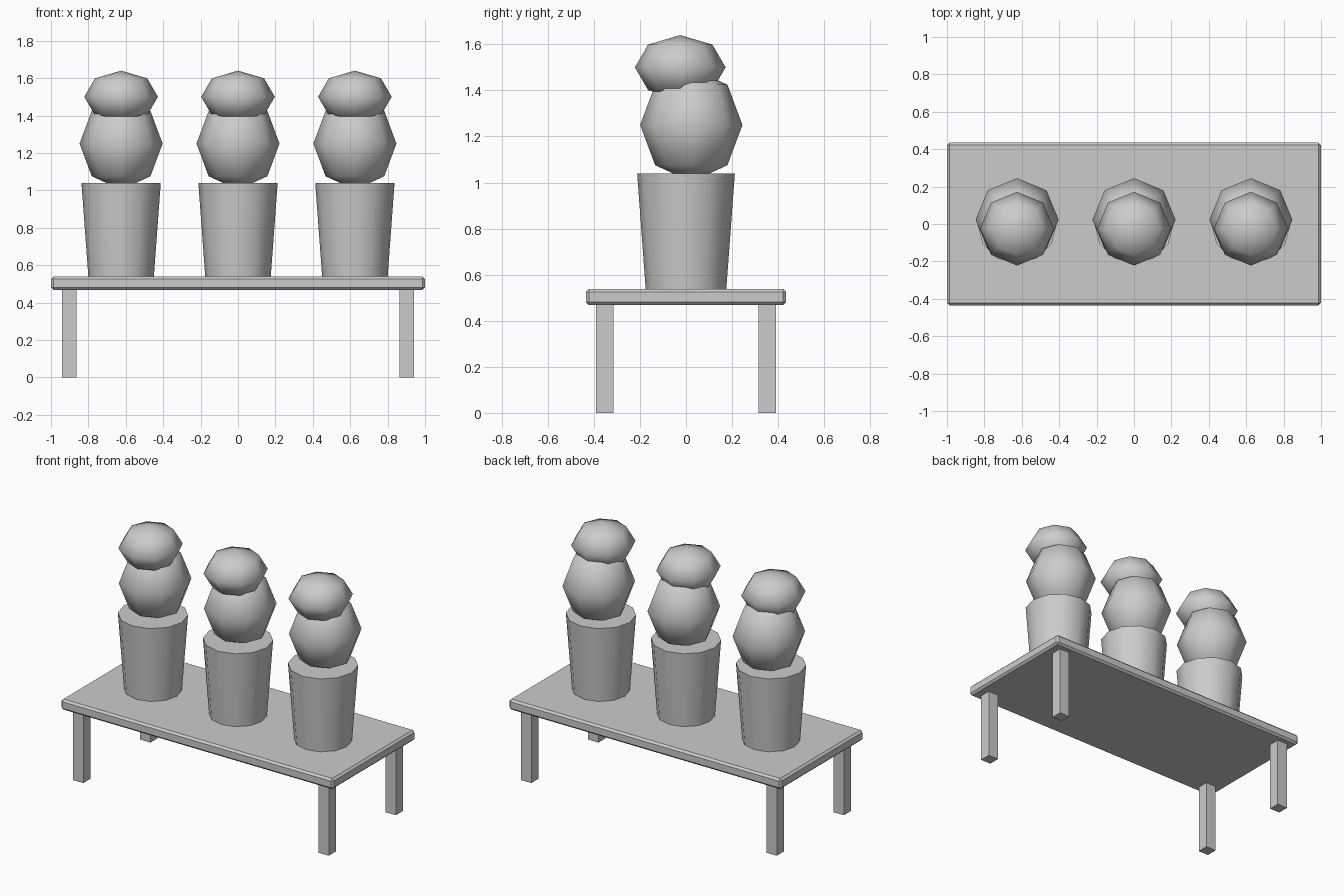
import bpy
import math

if "Cube" in bpy.data.objects:
    bpy.data.objects.remove(bpy.data.objects["Cube"])

# One plain material for everything
grey = bpy.data.materials.new("plain grey")
grey.diffuse_color = (0.6, 0.6, 0.6, 1.0)
grey.use_nodes = True
grey.node_tree.nodes["Principled BSDF"].inputs["Base Color"].default_value = grey.diffuse_color


def finish(name, smooth_angle=None):
    """Name the active object, give it its colour and shading."""
    ob = bpy.context.object
    ob.name = name
    ob.data.materials.append(grey)
    bpy.ops.object.transform_apply(location=False, rotation=False, scale=True)
    if smooth_angle:
        bpy.ops.object.shade_smooth_by_angle(angle=math.radians(smooth_angle))
    return ob


def box(name, centre, size):
    bpy.ops.mesh.primitive_cube_add(size=1, location=centre)
    bpy.context.object.scale = size
    return finish(name)


def ball(name, centre, size):
    bpy.ops.mesh.primitive_uv_sphere_add(segments=8, ring_count=4, radius=1, location=centre)
    bpy.context.object.scale = size
    return finish(name, 80)


# Table top with chamfered edges
top = box("table_top", (0, 0, 0.503), (2.0, 0.87, 0.07))
bevel = top.modifiers.new("chamfer", "BEVEL")
bevel.width = 0.013
bevel.segments = 1

# Four square legs
for sx, side in ((-1, "left"), (1, "right")):
    for sy, end in ((-1, "front"), (1, "back")):
        box(f"leg_{end}_{side}", (sx * 0.902, sy * 0.352, 0.236), (0.076, 0.076, 0.472))

# Three pots, each with a round plant made of two balls
for i, x in enumerate((-0.625, 0, 0.625), 1):
    bpy.ops.mesh.primitive_cone_add(vertices=12, radius1=0.175, radius2=0.212,
                                    depth=0.502, location=(x, 0, 0.788))
    finish(f"pot_{i}", 40)
    ball(f"plant_body_{i}", (x, 0.023, 1.25), (0.222, 0.222, 0.247))
    ball(f"plant_head_{i}", (x, -0.025, 1.5), (0.197, 0.197, 0.14))
